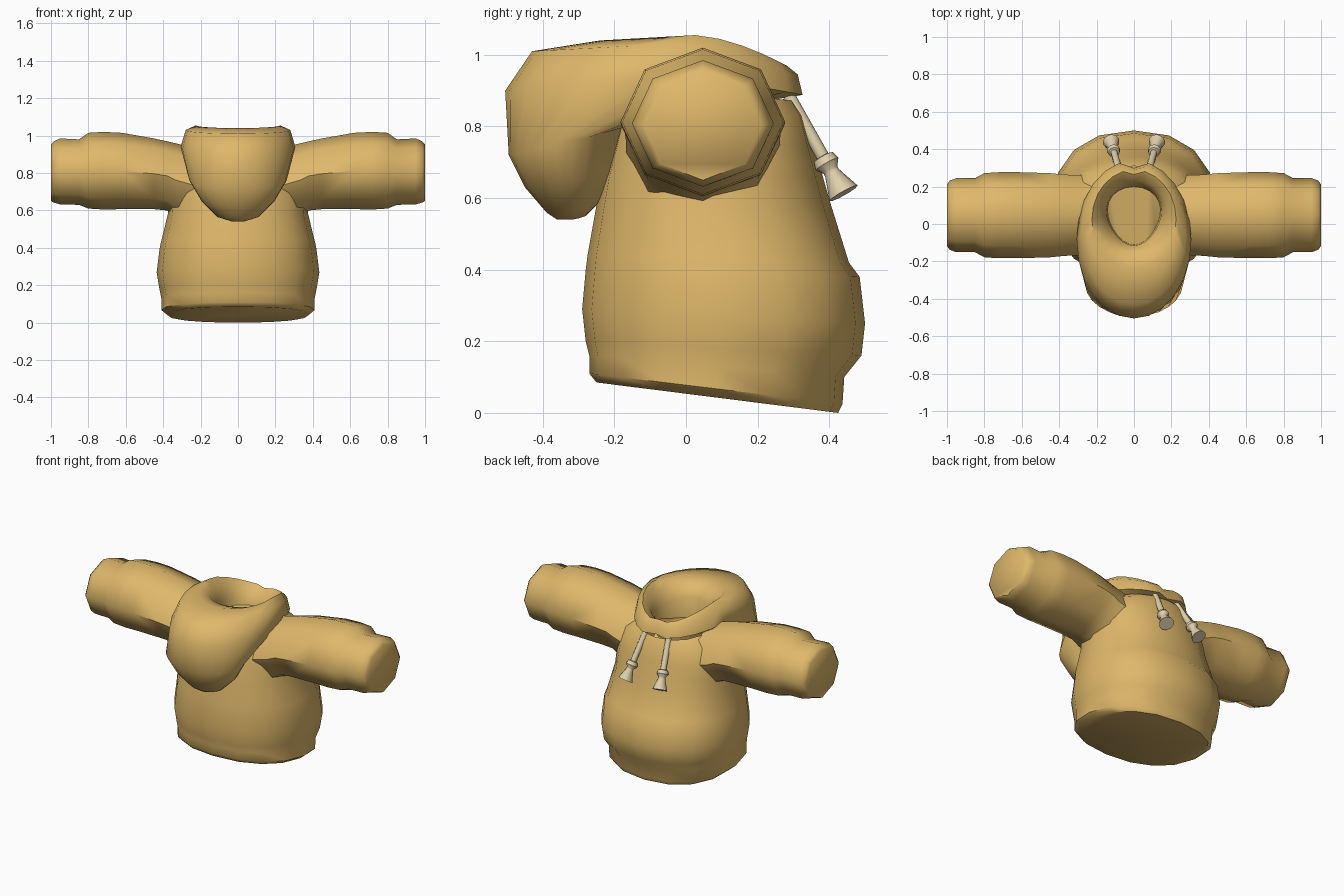
import bpy, bmesh, math
from mathutils import Vector

if "Cube" in bpy.data.objects:
    bpy.data.objects.remove(bpy.data.objects["Cube"])


def material(name, rgb):
    m = bpy.data.materials.new(name)
    m.diffuse_color = (*rgb, 1)
    m.use_nodes = True
    m.node_tree.nodes["Principled BSDF"].inputs["Base Color"].default_value = m.diffuse_color
    return m


TAN = material("warm tan cloth", (0.74, 0.48, 0.145))
CREAM = material("cream cord", (0.74, 0.63, 0.41))


def loft(name, rings, mat, cap_start=True, cap_end=True, angle=45):
    """Skin a list of equally sized point rings into one object."""
    bm = bmesh.new()
    rows = [[bm.verts.new(p) for p in ring] for ring in rings]
    n = len(rows[0])
    for a, b in zip(rows, rows[1:]):
        for i in range(n):
            j = (i + 1) % n
            bm.faces.new((a[i], a[j], b[j], b[i]))
    if cap_start:
        bm.faces.new(rows[0][::-1])
    if cap_end:
        bm.faces.new(rows[-1])
    bmesh.ops.recalc_face_normals(bm, faces=bm.faces)
    me = bpy.data.meshes.new(name)
    bm.to_mesh(me)
    bm.free()
    me.materials.append(mat)
    ob = bpy.data.objects.new(name, me)
    bpy.context.collection.objects.link(ob)
    bpy.ops.object.select_all(action='DESELECT')
    ob.select_set(True)
    bpy.context.view_layer.objects.active = ob
    bpy.ops.object.shade_smooth_by_angle(angle=math.radians(angle))
    return ob


def oval(yf, yb, xh, zf, zm, zb, n=16, power=1.0, notch=0.0, bow=1.0, taper=0.0):
    """Horizontal oval from y=yf to yb; height follows zf, zm, zb along y."""
    pts = []
    for i in range(n):
        a = 2 * math.pi * i / n
        s, c = math.sin(a), math.cos(a)
        s = math.copysign(abs(s) ** power, s)
        c = math.copysign(abs(c) ** power, c)
        y = (yf + yb) / 2 + c * (yb - yf) / 2
        z = zm + (c ** bow * (zb - zm) if c > 0 else c * (zm - zf))
        if i == 0:
            y -= notch
        pts.append((xh * s * (1 + taper * c), y, z))
    return pts


# Body with tilted hem and pocket bulge: zf, zb, yf, yb, half width
body = [(.085, .0, -.25, .425, .38), (.11, .025, -.27, .437, .41),
        (.16, .10, -.27, .442, .41), (.20, .16, -.28, .49, .42),
        (.29, .25, -.29, .50, .435), (.40, .38, -.28, .485, .42),
        (.44, .42, -.275, .455, .412), (.58, .58, -.25, .405, .375),
        (.66, .66, -.235, .382, .372), (.75, .74, -.21, .36, .36),
        (.85, .83, -.185, .335, .32), (.93, .87, -.17, .31, .24)]
loft("body", [oval(yf, yb, xh, zf, (zf + zb) / 2, zb, power=.88)
              for zf, zb, yf, yb, xh in body], TAN, cap_end=False)

# Hood: neck floor, lip, crest, then the bag hanging at the front
hood = [(-.11, .19, .135, .80, .80, .80, 0), (-.115, .20, .145, .96, .93, .87, 0),
        (-.16, .235, .185, 1.02, 1.01, .935, .01), (-.24, .29, .225, 1.04, 1.055, .965, .025),
        (-.43, .325, .28, 1.01, 1.03, .94, .04), (-.505, .34, .307, .90, .94, .885, .04),
        (-.495, -.15, .26, .72, .76, .82, 0), (-.45, -.18, .195, .63, .65, .68, 0),
        (-.39, -.25, .11, .56, .565, .58, 0), (-.36, -.28, .03, .54, .54, .55, 0)]
loft("hood", [oval(*h[:6], n=24, notch=h[6], bow=1.6, taper=.2 if i < 2 else 0)
              for i, h in enumerate(hood)], TAN, angle=60)

# Eight-sided sleeves with cuffs: x, y radius, top z, bottom z
sleeve = [(.22, .215, .93, .53), (.33, .215, .958, .565), (.38, .218, .97, .60),
          (.45, .225, .985, .607), (.62, .23, 1.015, .607), (.72, .23, 1.02, .605),
          (.80, .225, 1.015, .61), (.85, .198, .98, .63), (.95, .198, .985, .632),
          (.985, .185, .97, .642), (1.0, .165, .955, .65)]
for side, label in ((-1, "left"), (1, "right")):
    rings = []
    for x, ry, zt, zb in sleeve:
        rings.append([(side * x, .047 + ry * math.sin(k * math.pi / 4),
                       (zt + zb) / 2 + (zt - zb) / 2 * math.cos(k * math.pi / 4))
                      for k in range(8)])
    loft(label + "_sleeve", rings, TAN, cap_start=False, angle=50)

# Drawstrings: cord, knot and flared tassel along one slanted axis
cord = [(0, .018), (.62, .018), (.63, .030), (.70, .036), (.76, .022),
        (.79, .022), (1.0, .045)]
for side, label in ((-1, "left"), (1, "right")):
    a, b = Vector((side * .08, .287, .885)), Vector((side * .122, .44, .613))
    axis = (b - a).normalized()
    u = axis.cross(Vector((1, 0, 0))).normalized()
    v = axis.cross(u)
    rings = [[a.lerp(b, t) + r * (u * math.cos(k * math.pi / 5) + v * math.sin(k * math.pi / 5))
              for k in range(10)] for t, r in cord]
    loft(label + "_drawstring", rings, CREAM, angle=40)
